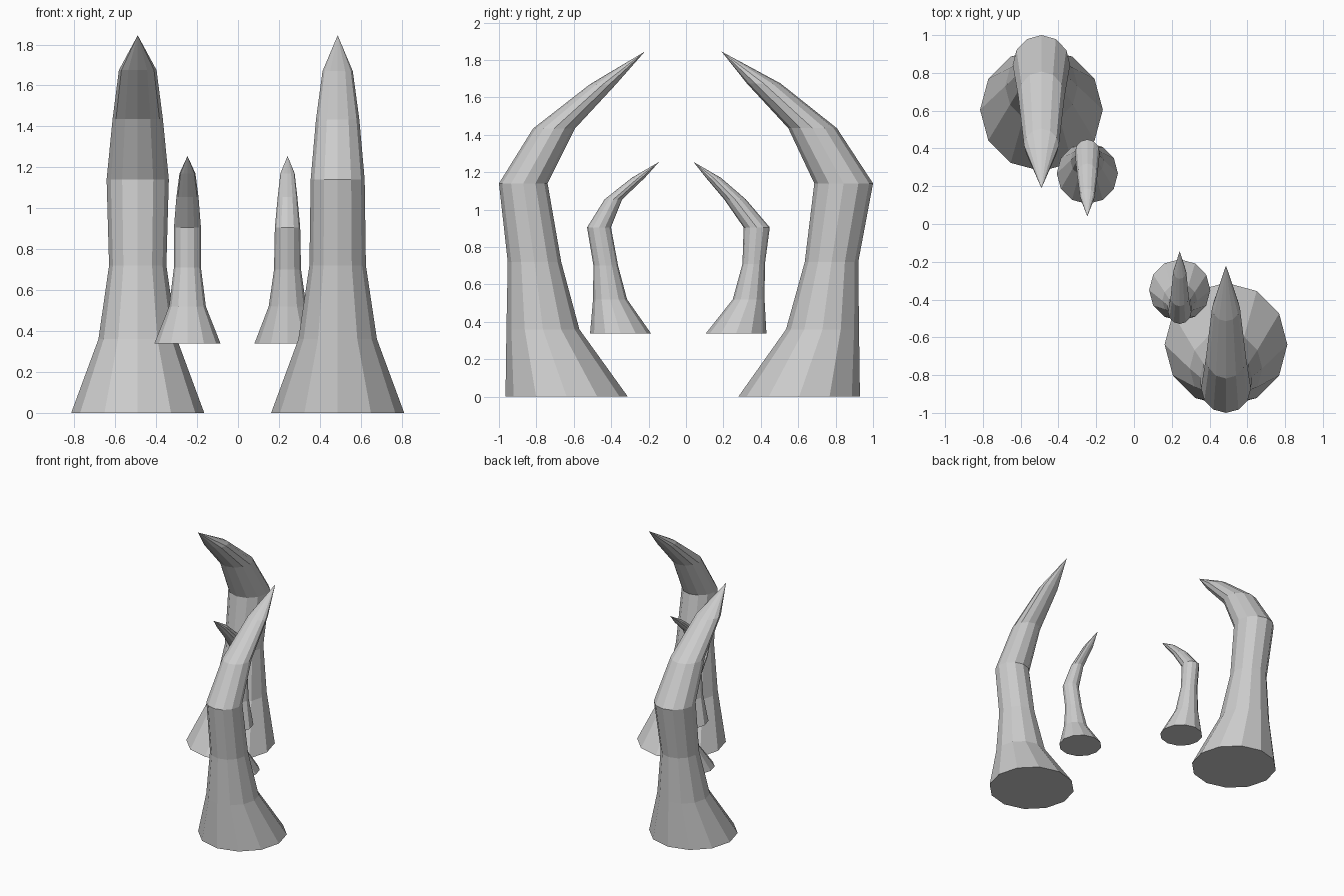
import bpy, bmesh
from math import cos, sin, pi

SIDES = 12


def horn(name, x, rings, tip):
    """Loft level 12-sided rings (y centre, z, x radius, y radius) to a point."""
    bm = bmesh.new()
    loops = []
    for cy, z, rx, ry in rings:
        loops.append([bm.verts.new((x + rx * cos(2 * pi * i / SIDES),
                                    cy + ry * sin(2 * pi * i / SIDES), z))
                      for i in range(SIDES)])
    point = bm.verts.new((x, tip[0], tip[1]))
    bm.faces.new(loops[0][::-1])
    for low, high in zip(loops, loops[1:]):
        for i in range(SIDES):
            j = (i + 1) % SIDES
            bm.faces.new((low[i], low[j], high[j], high[i]))
    for i in range(SIDES):
        bm.faces.new((loops[-1][i], loops[-1][(i + 1) % SIDES], point))
    bmesh.ops.recalc_face_normals(bm, faces=bm.faces)
    mesh = bpy.data.meshes.new(name)
    bm.to_mesh(mesh)
    bm.free()
    bpy.context.collection.objects.link(bpy.data.objects.new(name, mesh))


# Large horns, curving toward each other
horn("large_horn_back", -0.49, [
    (0.605, 0.0, 0.325, 0.325), (0.73, 0.36, 0.192, 0.195),
    (0.778, 0.72, 0.14, 0.143), (0.843, 1.14, 0.152, 0.157),
    (0.677, 1.435, 0.123, 0.13), (0.415, 1.675, 0.092, 0.09)], (0.19, 1.845))
horn("large_horn_front", 0.487, [
    (-0.638, 0.0, 0.325, 0.327), (-0.765, 0.36, 0.192, 0.195),
    (-0.81, 0.72, 0.138, 0.143), (-0.87, 1.14, 0.132, 0.13),
    (-0.706, 1.433, 0.106, 0.112), (-0.444, 1.67, 0.074, 0.07)], (-0.22, 1.845))

# Small raised horns
horn("small_horn_back", -0.247, [
    (0.268, 0.338, 0.162, 0.162), (0.335, 0.52, 0.09, 0.085),
    (0.362, 0.71, 0.066, 0.06), (0.378, 0.905, 0.066, 0.07),
    (0.262, 1.055, 0.054, 0.058), (0.147, 1.17, 0.039, 0.04)], (0.04, 1.255))
horn("small_horn_front", 0.242, [
    (-0.35, 0.338, 0.162, 0.163), (-0.406, 0.52, 0.092, 0.091),
    (-0.429, 0.70, 0.066, 0.066), (-0.465, 0.905, 0.062, 0.064),
    (-0.388, 1.055, 0.048, 0.047), (-0.255, 1.17, 0.035, 0.035)], (-0.144, 1.255))
